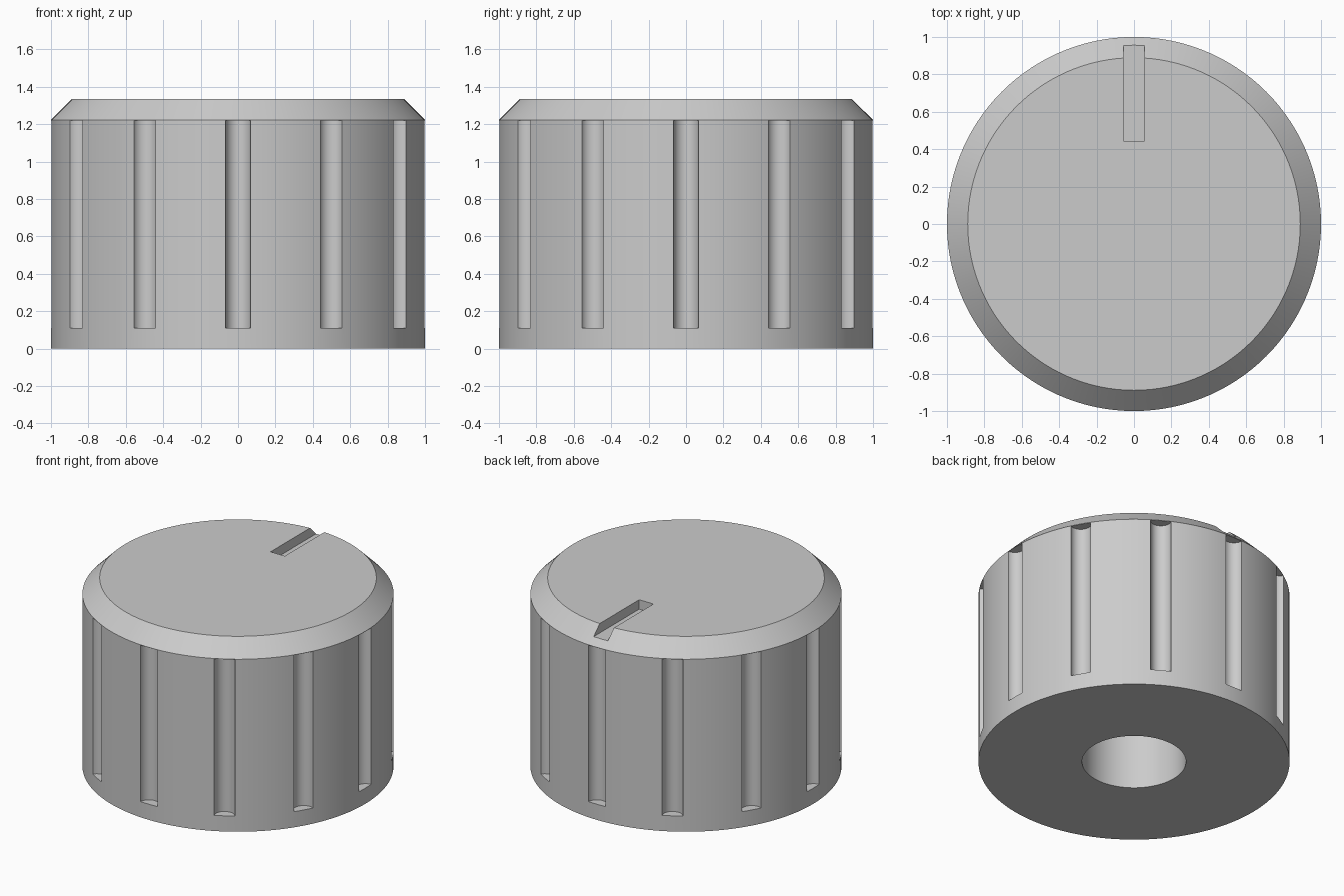
import bpy, bmesh
from math import tau, cos, sin
from mathutils import Matrix, Vector

default = bpy.data.objects.get("Cube")
if default:
    bpy.data.objects.remove(default, do_unlink=True)

HEIGHT = 1.334
CHAMFER = 0.111
SHOULDER = HEIGHT - CHAMFER
FLUTES = 12
FLUTE_RADIUS = 0.067
FLUTE_BOTTOM = 0.111
FLUTE_TOP = SHOULDER - 0.002
BORE_RADIUS = 0.334
BORE_DEPTH = 1.0

# One plain grey for the whole knob
grey = bpy.data.materials.new("plain grey")
grey.use_nodes = True
colour = (0.6, 0.6, 0.6, 1)
grey.diffuse_color = colour
grey.node_tree.nodes["Principled BSDF"].inputs["Base Color"].default_value = colour


def make_object(name, bm):
    bmesh.ops.recalc_face_normals(bm, faces=bm.faces)
    mesh = bpy.data.meshes.new(name)
    bm.to_mesh(mesh)
    bm.free()
    mesh.materials.append(grey)
    obj = bpy.data.objects.new(name, mesh)
    bpy.context.collection.objects.link(obj)
    return obj


# Knob body: turned profile from the bore ceiling round to the top face
bm = bmesh.new()
profile = [(BORE_RADIUS, BORE_DEPTH), (BORE_RADIUS, 0), (1, 0),
           (1, SHOULDER), (1 - CHAMFER, HEIGHT)]
verts = [bm.verts.new((r, 0, z)) for r, z in profile]
edges = [bm.edges.new(pair) for pair in zip(verts, verts[1:])]
bmesh.ops.spin(bm, geom=verts + edges, cent=(0, 0, 0), axis=(0, 0, 1),
               angle=tau, steps=120, use_duplicate=False)
bmesh.ops.remove_doubles(bm, verts=bm.verts, dist=1e-4)
bmesh.ops.holes_fill(bm, edges=[e for e in bm.edges if e.is_boundary])
knob = make_object("knob_body", bm)

# Cutter: grip flutes round the side
bm = bmesh.new()
for i in range(FLUTES):
    a = tau * i / FLUTES
    place = Matrix.Translation((cos(a), sin(a), (FLUTE_BOTTOM + FLUTE_TOP) / 2))
    bmesh.ops.create_cone(bm, cap_ends=True, segments=32,
                          radius1=FLUTE_RADIUS, radius2=FLUTE_RADIUS,
                          depth=FLUTE_TOP - FLUTE_BOTTOM,
                          matrix=place @ Matrix.Rotation(a, 4, "Z"))

# Cutter: pointer slot, open through the chamfer at the back
low, high = Vector((-0.056, 0.445, HEIGHT - 0.067)), Vector((0.056, 1.1, 1.5))
bmesh.ops.create_cube(bm, size=1, matrix=Matrix.Translation((low + high) / 2)
                      @ Matrix.Diagonal((*(high - low), 1)))
cutter = make_object("groove_cutter", bm)
cutter.hide_render = True

# Cut the grooves, then shade with sharp edges kept
cut = knob.modifiers.new("grooves", "BOOLEAN")
cut.operation = "DIFFERENCE"
cut.solver = "EXACT"
cut.object = cutter
bpy.ops.object.select_all(action="DESELECT")
knob.select_set(True)
bpy.context.view_layer.objects.active = knob
bpy.ops.object.modifier_apply(modifier=cut.name)
bpy.data.objects.remove(cutter, do_unlink=True)
bpy.ops.object.shade_smooth_by_angle(angle=0.45)
